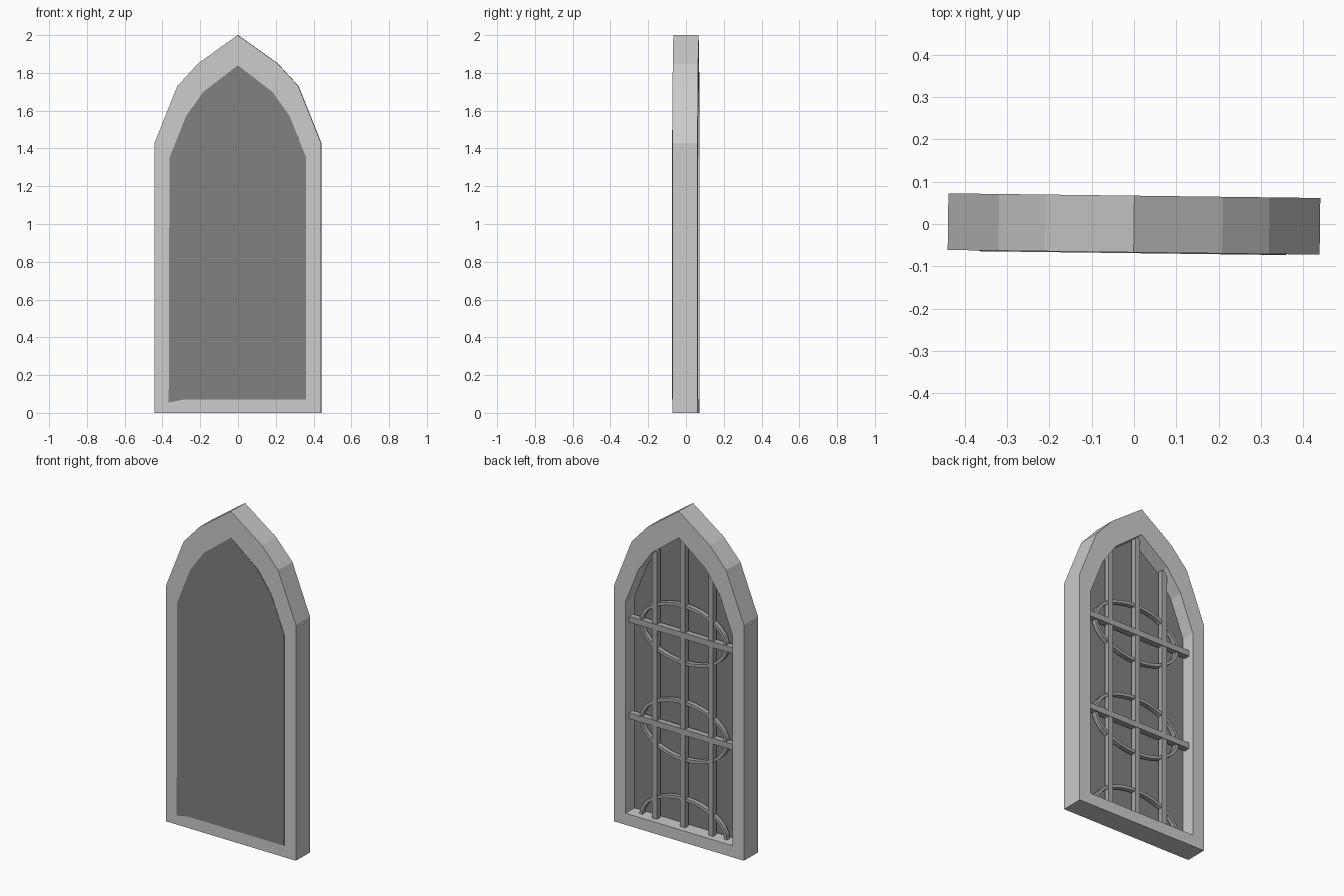
import bpy, bmesh, math
from mathutils import Matrix

if "Cube" in bpy.data.objects:
    bpy.data.objects.remove(bpy.data.objects["Cube"])

TILT = Matrix.Rotation(-0.0125, 4, 'Z')   # whole window is turned very slightly
BACK, FRONT = 0.067, -0.067


def material(name, v):
    m = bpy.data.materials.new(name)
    m.diffuse_color = (v, v, v, 1)
    m.use_nodes = True
    m.node_tree.nodes["Principled BSDF"].inputs["Base Color"].default_value = m.diffuse_color
    return m


def finish(bm, name, mat=None):
    bmesh.ops.recalc_face_normals(bm, faces=bm.faces)
    bm.transform(TILT)
    me = bpy.data.meshes.new(name)
    bm.to_mesh(me)
    bm.free()
    ob = bpy.data.objects.new(name, me)
    bpy.context.collection.objects.link(ob)
    if mat:
        me.materials.append(mat)
    return ob


def mirrored(half):
    # half runs from bottom right up to the apex on x = 0
    return half + [(-x, z) for x, z in reversed(half[:-1])]


def ring_solid(name, outer, inner, y0, y1, mat=None):
    # closed band between two outlines, extruded from y0 to y1
    bm = bmesh.new()
    loops = [[bm.verts.new((x, y, z)) for x, z in pts]
             for pts, y in ((outer, y0), (outer, y1), (inner, y1), (inner, y0))]
    n = len(outer)
    for k in range(4):
        a, b = loops[k], loops[(k + 1) % 4]
        for i in range(n):
            j = (i + 1) % n
            bm.faces.new((a[i], a[j], b[j], b[i]))
    return finish(bm, name, mat)


def slab(name, pts, y0, y1, mat=None):
    bm = bmesh.new()
    a = [bm.verts.new((x, y0, z)) for x, z in pts]
    b = [bm.verts.new((x, y1, z)) for x, z in pts]
    bm.faces.new(a)
    bm.faces.new(b)
    for i in range(len(pts)):
        j = (i + 1) % len(pts)
        bm.faces.new((a[i], a[j], b[j], b[i]))
    return finish(bm, name, mat)


def bar(name, x0, x1, z0, z1, y0, y1, mat):
    return slab(name, [(x0, z0), (x1, z0), (x1, z1), (x0, z1)], y0, y1, mat)


def ellipse(a, b, cz, t0=0.0, t1=2 * math.pi, n=32):
    return [(a * math.cos(t0 + (t1 - t0) * i / n), cz + b * math.sin(t0 + (t1 - t0) * i / n))
            for i in range(n)]


glass = material("dark_glass", 0.22)
iron = material("dark_iron", 0.4)

# Pointed arch frame
outer = mirrored([(0.44, 0.0), (0.44, 1.43), (0.32, 1.73), (0.21, 1.85), (0.0, 2.0)])
inner = mirrored([(0.362, 0.07), (0.362, 1.35), (0.275, 1.57), (0.182, 1.70), (0.0, 1.84)])
ring_solid("arch_frame", outer, inner, FRONT, BACK)

# Glass pane, flush with the front, one lower corner slightly low
pane = inner[:-1] + [(-0.366, 0.055), (-0.29, 0.07)]
slab("glass_pane", pane, FRONT - 0.002, -0.018, glass)

# Upright bars
for x, top in ((-0.19, 1.695), (0.0, 1.84), (0.19, 1.695)):
    bar("upright_bar", x - 0.016, x + 0.016, 0.06, top, 0.0, 0.032, iron)

# Cross bars
for z in (1.235, 0.65):
    bar("cross_bar", -0.37, 0.37, z - 0.018, z + 0.018, -0.002, 0.035, iron)

# Oval rings, the lowest one half sunk into the sill
for z in (1.235, 0.65):
    ring_solid("oval_ring", ellipse(0.297, 0.182, z), ellipse(0.279, 0.164, z), -0.002, 0.026, iron)
half_o = ellipse(0.297, 0.182, 0.065, 0, math.pi, 16) + [(-0.297, 0.065)]
half_i = ellipse(0.279, 0.164, 0.065, 0, math.pi, 16) + [(-0.279, 0.065)]
slab("half_oval_ring", half_o + half_i[::-1], -0.002, 0.026, iron)
